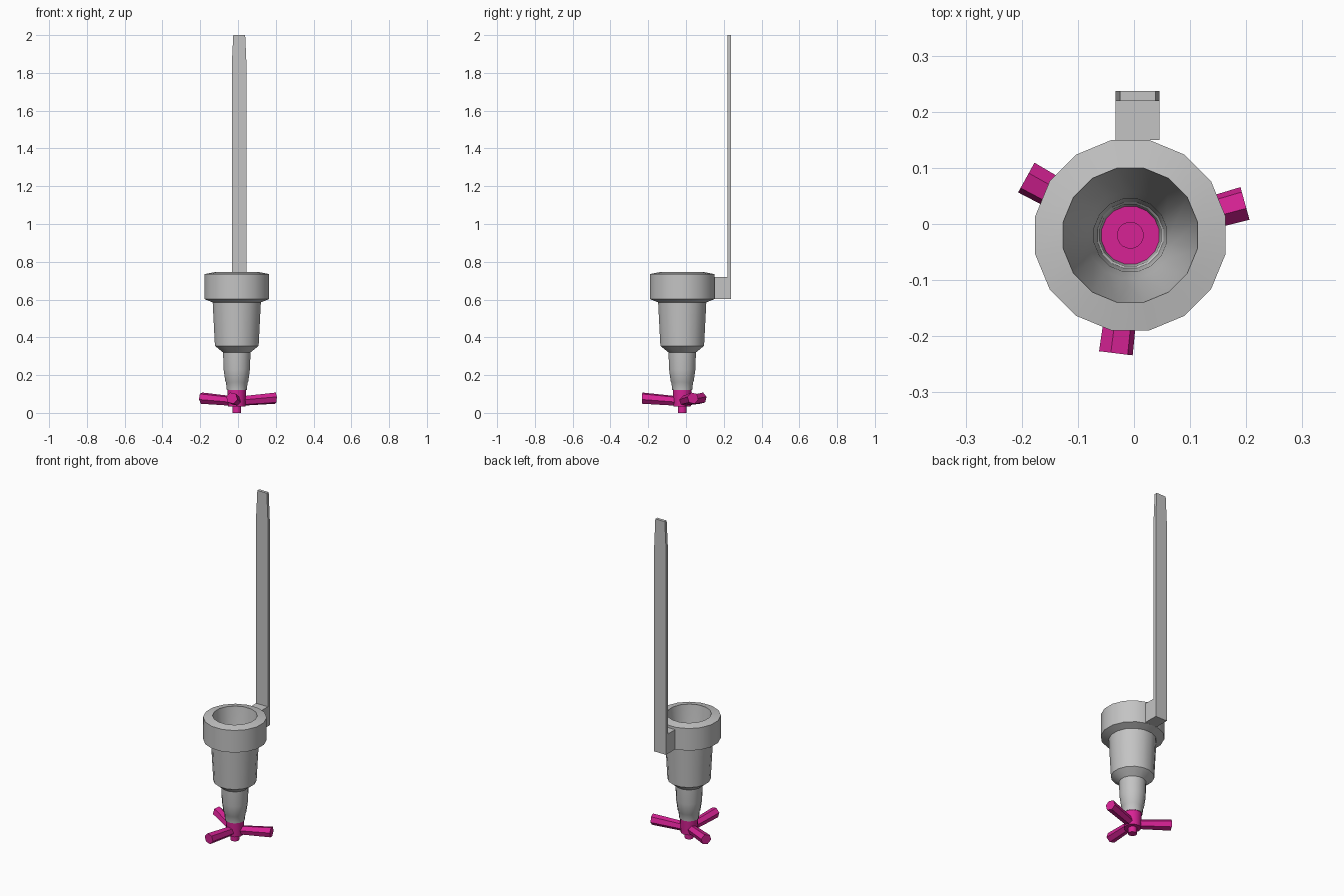
import bpy, bmesh, math
from mathutils import Vector

cube = bpy.data.objects.get("Cube")
if cube:
    bpy.data.objects.remove(cube)

AXIS = Vector((-0.0065, -0.02, 0))   # shared centre line of body and spinner


def material(name, rgb):
    m = bpy.data.materials.new(name)
    m.use_nodes = True
    m.diffuse_color = (*rgb, 1)
    m.node_tree.nodes["Principled BSDF"].inputs["Base Color"].default_value = (*rgb, 1)
    return m


GREY = material("light_grey", (0.55, 0.55, 0.55))
PINK = material("magenta", (0.68, 0.016, 0.3))


def finish(name, bm, mat):
    bmesh.ops.recalc_face_normals(bm, faces=bm.faces)
    mesh = bpy.data.meshes.new(name)
    bm.to_mesh(mesh)
    bm.free()
    mesh.materials.append(mat)
    ob = bpy.data.objects.new(name, mesh)
    bpy.context.collection.objects.link(ob)
    bpy.ops.object.select_all(action='DESELECT')
    ob.select_set(True)
    bpy.context.view_layer.objects.active = ob
    bpy.ops.object.shade_smooth_by_angle(angle=math.radians(30))
    return ob


def bridge(bm, a, b):
    n = len(a)
    for i in range(n):
        bm.faces.new((a[i], a[(i + 1) % n], b[(i + 1) % n], b[i]))


def lathe(name, profile, sides, mat, closed=False):
    """Turn (radius, z) points about AXIS; closed joins last ring to first."""
    bm = bmesh.new()
    rings = []
    for r, z in profile:
        angles = [(i + 0.5) * math.tau / sides for i in range(sides)]
        rings.append([bm.verts.new(AXIS + Vector((r * math.cos(a), r * math.sin(a), z)))
                      for a in angles])
    for a, b in zip(rings, rings[1:]):
        bridge(bm, a, b)
    if closed:
        bridge(bm, rings[-1], rings[0])
    else:
        bm.faces.new(rings[0])
        bm.faces.new(rings[-1])
    return finish(name, bm, mat)


def slab(name, outline, y0, y1, mat):
    """Extrude an (x, z) outline along y."""
    bm = bmesh.new()
    front, back = [[bm.verts.new((x, y, z)) for x, z in outline] for y in (y0, y1)]
    bridge(bm, front, back)
    bm.faces.new(front)
    bm.faces.new(back)
    return finish(name, bm, mat)


# Hollow stepped body: outside going down, then inside going up
outside = [(0.122, 0.745), (0.173, 0.735), (0.173, 0.602), (0.13, 0.585),
           (0.118, 0.355), (0.078, 0.323), (0.074, 0.32), (0.071, 0.23),
           (0.062, 0.167), (0.058, 0.16), (0.054, 0.122)]
inside = [(0.052, 0.122), (0.056, 0.165), (0.06, 0.17), (0.066, 0.32), (0.078, 0.36)]
lathe("hollow_body", outside + inside, 16, GREY, closed=True)

# Bracket and long blade handle behind the collar
L, R = -0.033, 0.045
slab("handle_bracket", [(L, 0.602), (R, 0.602), (R, 0.72), (L, 0.72)], 0.15, 0.22, GREY)
slab("handle_blade", [(L, 0.602), (R, 0.602), (R, 1.84), (0.038, 2.0),
                      (-0.025, 2.0), (L, 1.84)], 0.219, 0.237, GREY)

# Spinner hub with a short stem under it
lathe("spinner_hub", [(0.046, 0.035), (0.05, 0.122), (0.0525, 0.125)], 16, PINK)
lathe("spinner_stem", [(0.024, 0), (0.024, 0.128)], 16, PINK)

# Three six-sided spinner arms, rising and widening outward
for name, degrees in (("left", 15.5), ("right", 151), ("front", 263)):
    a = math.radians(degrees)
    out = Vector((math.cos(a), math.sin(a), 0))
    side = Vector((-out.y, out.x, 0))
    bm = bmesh.new()
    rings = []
    for reach, z, r in ((0.015, 0.062, 0.026), (0.212, 0.078, 0.031)):
        ring = []
        for i in range(6):
            t = math.radians(60 * i - 13)
            ring.append(bm.verts.new(AXIS + out * reach + side * r * math.cos(t)
                                     + Vector((0, 0, z + r * math.sin(t)))))
        rings.append(ring)
        bm.faces.new(ring)
    bridge(bm, *rings)
    finish(name + "_spinner_arm", bm, PINK)
